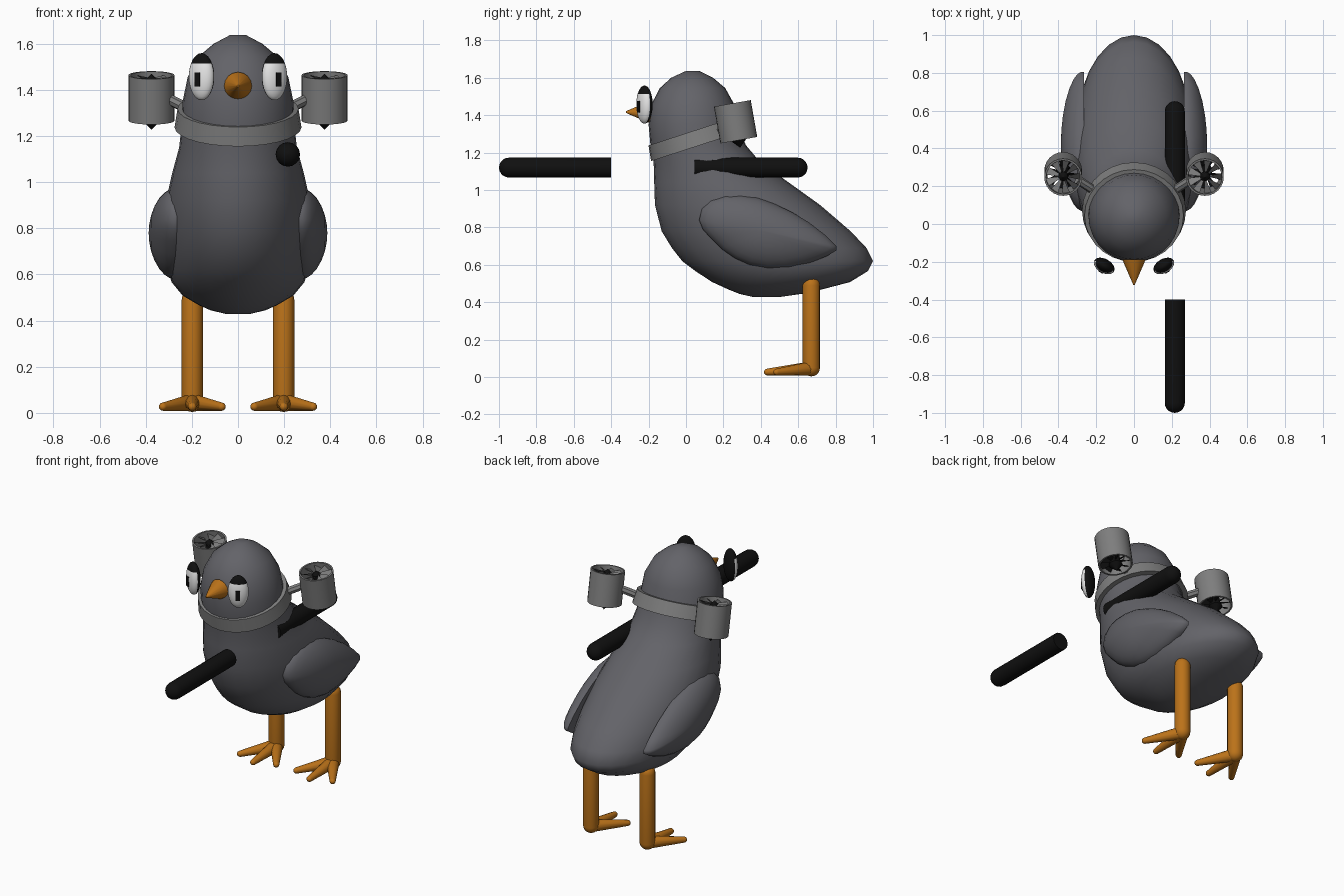
import bpy, bmesh
from math import sin, cos, pi, radians, sqrt
from mathutils import Vector, Matrix

if "Cube" in bpy.data.objects:
    bpy.data.objects.remove(bpy.data.objects["Cube"])


def material(name, r, g, b):
    m = bpy.data.materials.new(name)
    m.use_nodes = True
    m.diffuse_color = (r, g, b, 1)
    bsdf = m.node_tree.nodes["Principled BSDF"]
    bsdf.inputs["Base Color"].default_value = (r, g, b, 1)
    bsdf.inputs["Roughness"].default_value = 0.7
    return m


FEATHER = material("feather grey", 0.125, 0.125, 0.14)
METAL = material("metal grey", 0.21, 0.21, 0.21)
ORANGE = material("orange", 0.5, 0.17, 0.01)
BLACK = material("black", 0.005, 0.005, 0.005)
WHITE = material("white", 0.8, 0.8, 0.8)


def finish(name, bm, mats, matrix=None, angle=40):
    bmesh.ops.remove_doubles(bm, verts=bm.verts, dist=0.0001)
    if matrix is not None:
        bm.transform(matrix)
    mesh = bpy.data.meshes.new(name)
    bm.to_mesh(mesh)
    bm.free()
    ob = bpy.data.objects.new(name, mesh)
    bpy.context.collection.objects.link(ob)
    for m in mats:
        mesh.materials.append(m)
    bpy.ops.object.select_all(action='DESELECT')
    ob.select_set(True)
    bpy.context.view_layer.objects.active = ob
    bpy.ops.object.shade_smooth_by_angle(angle=radians(angle))
    return ob


def loft(rings, caps=True, closed=False):
    """Skin a list of equal-length point rings."""
    bm = bmesh.new()
    rows = [[bm.verts.new(p) for p in ring] for ring in rings]
    n = len(rows[0])
    pairs = list(zip(rows, rows[1:])) + ([(rows[-1], rows[0])] if closed else [])
    for a, b in pairs:
        for i in range(n):
            j = (i + 1) % n
            bm.faces.new((a[i], a[j], b[j], b[i]))
    if caps and not closed:
        bm.faces.new(rows[0][::-1])
        bm.faces.new(rows[-1])
    bmesh.ops.recalc_face_normals(bm, faces=bm.faces)
    return bm


def ellipse(rx, ry, cy=0.0, z=0.0, n=20):
    return [(rx * cos(2 * pi * i / n), cy + ry * sin(2 * pi * i / n), z) for i in range(n)]


def lathe(profile, n=16, closed=False):
    return loft([ellipse(max(r, 0.0005), max(r, 0.0005), 0, z, n) for r, z in profile], closed=closed)


def limb(name, start, end, r0, r1, mat, round0=True, round1=True, n=16):
    """Tapered rod between two points with optional round ends."""
    a, b = Vector(start), Vector(end)
    length = (b - a).length
    arc = [k * pi / 10 for k in range(6)]
    prof = [(r0 * sin(t), -r0 * cos(t)) for t in arc] if round0 else [(r0, 0)]
    prof += [(r1 * cos(t), length + r1 * sin(t)) for t in arc] if round1 else [(r1, length)]
    turn = (b - a).to_track_quat('Z', 'Y').to_matrix().to_4x4()
    return finish(name, lathe(prof, n), [mat], Matrix.Translation(a) @ turn)


# Body and head: level ovals given as height, front, back, half width
levels = [(.428, .36, .50, .05), (.445, .285, .62, .12), (.467, .23, .72, .17),
          (.508, .14, .877, .24), (.567, .05, .973, .288), (.62, -.02, 1.0, .305),
          (.69, -.075, .965, .315), (.78, -.13, .88, .32), (.92, -.166, .717, .312),
          (1.04, -.17, .55, .285), (1.15, -.173, .396, .255), (1.24, -.19, .32, .245),
          (1.35, -.2, .275, .24), (1.455, -.187, .26, .218), (1.545, -.14, .21, .17),
          (1.6, -.08, .145, .105), (1.637, 0, .07, .035)]
finish("body", loft([ellipse(w, (b - f) / 2, (b + f) / 2, z, 28) for z, f, b, w in levels]),
       [FEATHER], angle=70)

# Beak
finish("beak", lathe([(.06, 0), (.054, .02), (.004, .135)]), [ORANGE],
       Matrix.Translation((0, -.187, 1.417)) @ Matrix.Rotation(pi / 2, 4, 'X'))

# Tilted collar
collar = [ellipse(rx, rx - .005, 0, z, 28)
          for rx, z in ((.275, -.042), (.262, .042), (.238, .042), (.245, -.042))]
finish("collar", loft(collar, closed=True), [METAL],
       Matrix.Translation((0, .057, 1.278)) @ Matrix.Rotation(radians(18), 4, 'X'))

# Wing outline, running round from the shoulder
WING = [(.07, .84), (.085, .9), (.13, .946), (.2, .97), (.29, .973), (.38, .96), (.476, .925),
        (.57, .88), (.66, .825), (.75, .755), (.805, .7), (.805, .678), (.75, .645),
        (.66, .61), (.55, .585), (.44, .58), (.34, .6), (.26, .636), (.19, .685), (.13, .745), (.09, .79)]


def wing(name, side):
    rings = [[(side * .265, y, z) for y, z in WING]]
    for s in (1, .97, .9, .78, .6, .4, .2, .02):
        x = .28 + .107 * (1 - s * s) ** .6
        rings.append([(side * x, .42 + (y - .42) * s, .78 + (z - .78) * s) for y, z in WING])
    finish(name, loft(rings), [FEATHER], angle=60)


def eye(name, side):
    place = Matrix.Translation((side * .158, -.222, 1.457)) @ Matrix.Rotation(side * radians(30), 4, 'Z')
    bm = bmesh.new()
    bmesh.ops.create_uvsphere(bm, u_segments=24, v_segments=16, radius=1)
    bm.transform(Matrix.Diagonal((.06, .037, .102, 1)))
    for f in bm.faces:
        c = f.calc_center_median()
        f.material_index = 1 if c.y < 0 and c.z < .05 else 0
    finish(name, bm, [BLACK, WHITE], place)
    bm = bmesh.new()
    bmesh.ops.create_cube(bm, size=1)
    bm.transform(Matrix.Translation((0, -.037, -.012)) @ Matrix.Diagonal((.026, .006, .062, 1)))
    finish(name + "_pupil", bm, [BLACK], place)


def fan(name, z, phase, mat, place, count=9):
    bm = bmesh.new()
    for k in range(count):
        a = 2 * pi * k / count + phase
        corners = ((.02, -.22, -.012), (.093, -.22, -.012), (.093, .22, .012), (.02, .22, .012))
        bm.faces.new([bm.verts.new((r * cos(a + d), r * sin(a + d), z + h)) for r, d, h in corners])
    finish(name, bm, [mat], place)


def thruster(name, side):
    place = Matrix.Translation((side * .375, .265, 1.365)) @ Matrix.Rotation(radians(10), 4, 'X')
    finish(name + "_casing", lathe([(.1, -.1), (.1, .1), (.09, .1), (.09, -.1)], 24, True),
           [METAL], place)
    finish(name + "_hub", lathe([(0, -.14), (.04, -.1), (.03, -.07), (.025, .08), (0, .105)]),
           [BLACK], place)
    fan(name + "_upper_fan", .075, 0, METAL, place)
    fan(name + "_lower_fan", -.075, pi / 9, BLACK, place)
    limb(name + "_strut", (side * .2, .17, 1.31), (side * .3, .235, 1.36), .024, .024, METAL,
         False, False, 8)


def leg(name, side):
    x, y = side * .198, .67
    limb(name + "_shank", (x, y, .05), (x, y, .49), .046, .046, ORANGE)
    for k, tag in ((-1, "right"), (0, "middle"), (1, "left")):
        reach = .235 - .05 * abs(k)
        limb(f"{name}_{tag}_toe", (x, y, .046), (x + k * .127, y - reach, .027),
             .038, .018, ORANGE, n=12)


for side, word in ((1, "left"), (-1, "right")):
    wing(word + "_wing", side)
    eye(word + "_eye", side)
    thruster(word + "_thruster", side)
    leg(word + "_leg", side)

# Dark rods in line along one side
limb("front_rod", (.216, -.4, 1.12), (.216, -.947, 1.12), .053, .053, BLACK, False, True)
limb("rear_rod", (.216, .045, 1.12), (.216, .597, 1.12), .053, .053, BLACK, False, True)
